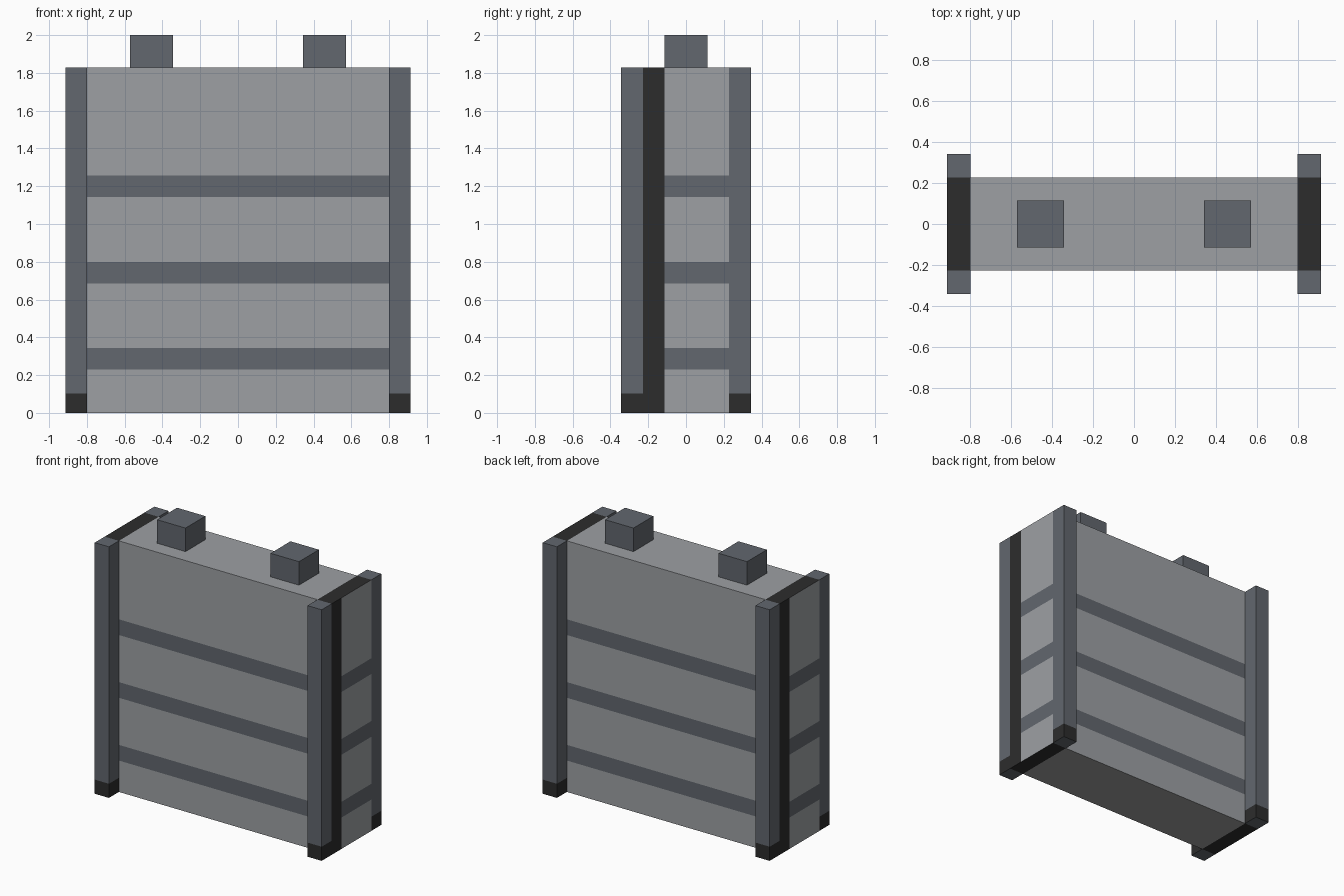
import bpy
import bmesh
from mathutils import Vector

if "Cube" in bpy.data.objects:
    bpy.data.objects.remove(bpy.data.objects["Cube"], do_unlink=True)

U = 2 / 17.5  # one grid unit; the whole model is 17.5 units tall


def material(name, hex_code):
    def linear(c):
        return c / 12.92 if c <= 0.04045 else ((c + 0.055) / 1.055) ** 2.4
    rgb = [linear(int(hex_code[i:i + 2], 16) / 255) for i in (0, 2, 4)]
    mat = bpy.data.materials.new(name)
    mat.use_nodes = True
    mat.diffuse_color = (*rgb, 1)
    mat.node_tree.nodes["Principled BSDF"].inputs["Base Color"].default_value = (*rgb, 1)
    return mat


PANEL, STEEL, BLACK, UNDERSIDE = range(4)
MATERIALS = [material("panel grey", "9DA0A4"), material("steel grey", "62676E"),
             material("rubber black", "2C2C2C"), material("underside grey", "9D9D9D")]


def block(name, low, high, rule, cuts=()):
    """Box between two corners, sliced by (axis, position) cuts, coloured by rule."""
    bm = bmesh.new()
    bmesh.ops.create_cube(bm, size=1)
    low, high = Vector(low), Vector(high)
    for v in bm.verts:
        v.co = (low + high) / 2 + v.co * (high - low)
    for axis, position in cuts:
        normal = Vector((0, 0, 0))
        normal[axis] = 1
        bmesh.ops.bisect_plane(bm, geom=bm.verts[:] + bm.edges[:] + bm.faces[:],
                               plane_co=normal * position, plane_no=normal)
    bm.normal_update()
    for f in bm.faces:
        f.material_index = rule(f.calc_center_median(), f.normal)
    bmesh.ops.scale(bm, vec=(U, U, U), verts=bm.verts)
    mesh = bpy.data.meshes.new(name)
    bm.to_mesh(mesh)
    bm.free()
    for mat in MATERIALS:
        mesh.materials.append(mat)
    obj = bpy.data.objects.new(name, mesh)
    bpy.context.collection.objects.link(obj)
    return obj


# Casing with three bands, black end caps and one black strip on each end
BANDS = [2, 6, 10]


def casing_rule(c, n):
    if abs(n.z) > 0.5:
        if abs(c.x) > 7:
            return BLACK
        return PANEL if n.z > 0 else UNDERSIDE
    if abs(n.x) > 0.5 and c.y * n.x < -1:
        return BLACK
    return STEEL if any(b < c.z < b + 1 for b in BANDS) else PANEL


casing_cuts = [(0, -7), (0, 7), (1, -1), (1, 1)]
casing_cuts += [(2, b + d) for b in BANDS for d in (0, 1)]
block("casing", (-8, -2, 0), (8, 2, 16), casing_rule, casing_cuts)


# Corner posts with black feet
def post_rule(c, n):
    return BLACK if c.z < 0.9 and abs(n.z) < 0.5 else STEEL


for side, x in (("right", -8), ("left", 7)):
    for end, y in (("front", -3), ("back", 2)):
        block(f"{end}_{side}_post", (x, y, 0), (x + 1, y + 1, 16), post_rule, [(2, 0.9)])

# Two terminals on top
for side, x in (("right", -5), ("left", 3)):
    block(f"{side}_terminal", (x, -1, 16), (x + 2, 1, 17.5), lambda c, n: STEEL)
